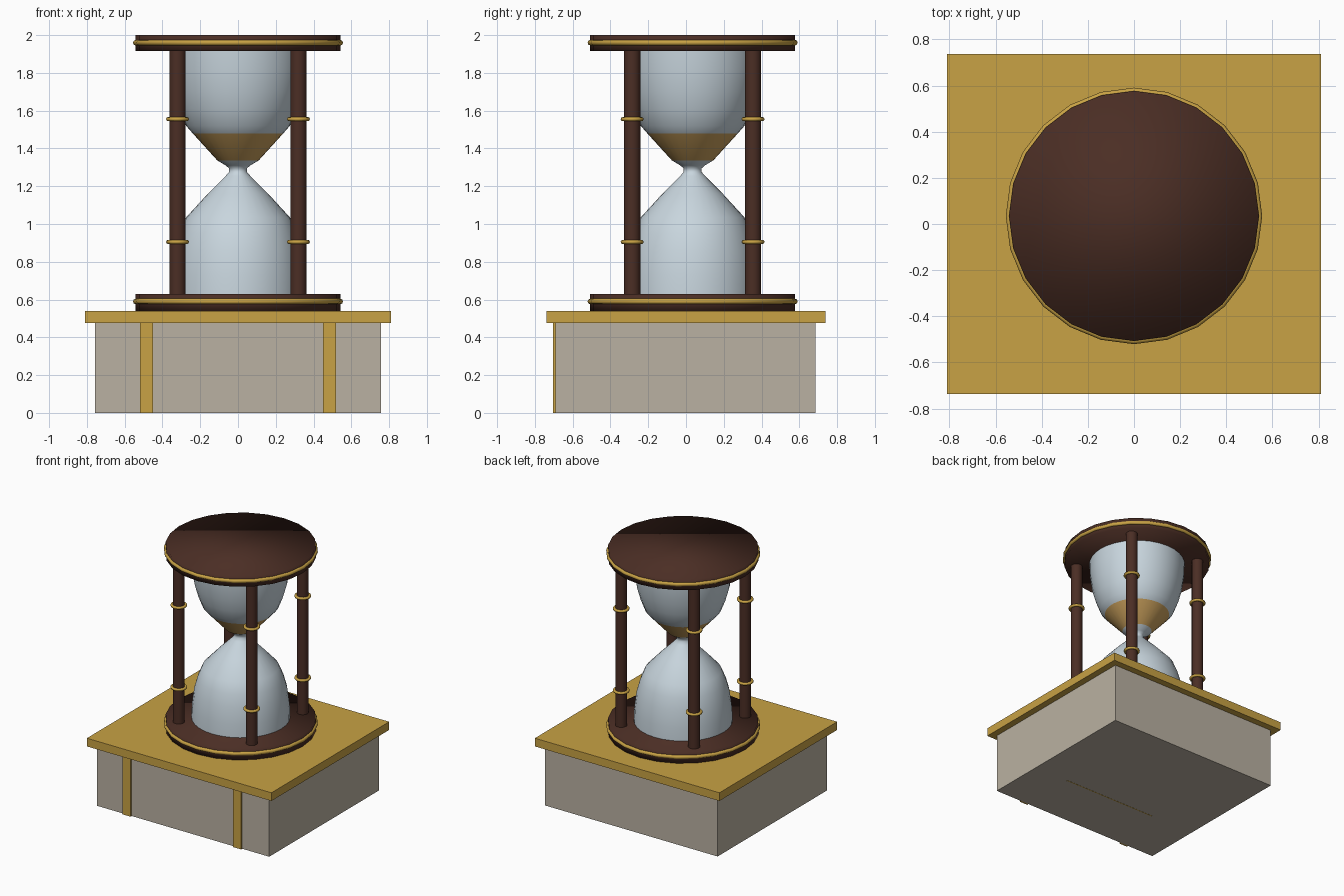
import bpy, bmesh, math

if "Cube" in bpy.data.objects:
    bpy.data.objects.remove(bpy.data.objects["Cube"])

CY = 0.035  # the timer sits slightly behind the plinth centre


def material(name, rgb):
    m = bpy.data.materials.new(name)
    m.diffuse_color = (*rgb, 1)
    m.use_nodes = True
    m.node_tree.nodes["Principled BSDF"].inputs["Base Color"].default_value = m.diffuse_color
    return m


gold = material("gold", (0.58, 0.36, 0.058))
wood = material("dark wood", (0.07, 0.027, 0.018))
stone = material("grey stone", (0.49, 0.44, 0.36))
glass = material("pale blue glass", (0.58, 0.67, 0.73))
sand = material("sand", (0.60, 0.36, 0.11))


def box(name, mat, x0, x1, y0, y1, z0, z1):
    bpy.ops.mesh.primitive_cube_add(size=1, location=((x0 + x1) / 2, (y0 + y1) / 2, (z0 + z1) / 2))
    ob = bpy.context.object
    ob.name = name
    ob.scale = (x1 - x0, y1 - y0, z1 - z0)
    ob.data.materials.append(mat)
    return ob


def cylinder(name, mat, r, x, y, z0, z1, sides, edges_sharp=True):
    bpy.ops.mesh.primitive_cylinder_add(vertices=sides, radius=r, depth=z1 - z0,
                                        location=(x, y, (z0 + z1) / 2))
    ob = bpy.context.object
    ob.name = name
    ob.data.materials.append(mat)
    if edges_sharp:
        bpy.ops.object.shade_smooth_by_angle(angle=math.radians(40))
    else:
        bpy.ops.object.shade_smooth()


def ring(name, mat, r, thick, x, y, z, sides):
    bpy.ops.mesh.primitive_torus_add(major_radius=r, minor_radius=thick, major_segments=sides,
                                     minor_segments=8, location=(x, y, z))
    ob = bpy.context.object
    ob.name = name
    ob.data.materials.append(mat)
    bpy.ops.object.shade_smooth()


def lathe(name, profile, sides=32):
    """Spin (radius, height) points around the timer axis."""
    bm = bmesh.new()
    loops = []
    for r, z in profile:
        loops.append([bm.verts.new((r * math.cos(2 * math.pi * i / sides),
                                    r * math.sin(2 * math.pi * i / sides), z)) for i in range(sides)])
    for a, b in zip(loops, loops[1:]):
        for i in range(sides):
            j = (i + 1) % sides
            bm.faces.new((a[i], a[j], b[j], b[i]))
    bm.faces.new(loops[0][::-1])
    bm.faces.new(loops[-1])
    me = bpy.data.meshes.new(name)
    bm.to_mesh(me)
    bm.free()
    ob = bpy.data.objects.new(name, me)
    ob.location.y = CY
    bpy.context.collection.objects.link(ob)
    bpy.context.view_layer.objects.active = ob
    bpy.ops.object.select_all(action='DESELECT')
    ob.select_set(True)
    bpy.ops.object.shade_smooth_by_angle(angle=math.radians(50))
    return ob


# Plinth with overhanging slab, front strips and underside inlay
box("plinth", stone, -0.757, 0.757, -0.69, 0.685, 0, 0.475)
box("plinth_slab", gold, -0.81, 0.81, -0.738, 0.738, 0.475, 0.54)
for side in (-1, 1):
    box("front_strip", gold, side * 0.485 - 0.035, side * 0.485 + 0.035, -0.704, -0.688, 0, 0.475)
box("underside_inlay", gold, -0.37, 0.455, -0.239, -0.231, -0.001, 0.002)

# End discs with gold bands
for name, z0, z1, zr in (("lower", 0.54, 0.63, 0.59), ("upper", 1.915, 2.0, 1.96)):
    cylinder(name + "_disc", wood, 0.542, 0, CY, z0, z1, 24, edges_sharp=False)
    ring(name + "_disc_band", gold, 0.541, 0.015, 0, CY, zr, 24)

# Four posts, each with two gold collars
for sx in (-1, 1):
    for sy in (-1, 1):
        x, y = sx * 0.32, CY + sy * 0.32
        cylinder("post", wood, 0.043, x, y, 0.625, 1.92, 16)
        for z in (0.905, 1.555):
            ring("post_collar", gold, 0.05, 0.011, x, y, z, 16)

# Glass body: two bulbs joined by a neck, sand band in the upper cone
body = lathe("glass_body", [
    (0.355, 0.625), (0.352, 0.73), (0.335, 0.86), (0.31, 0.95), (0.275, 1.035), (0.16, 1.16),
    (0.065, 1.255), (0.048, 1.275), (0.048, 1.295), (0.065, 1.31), (0.11, 1.337), (0.24, 1.48),
    (0.275, 1.52), (0.31, 1.61), (0.335, 1.70), (0.352, 1.82), (0.355, 1.92)])
body.data.materials.append(glass)
body.data.materials.append(sand)
for f in body.data.polygons:
    f.material_index = int(1.337 < f.center.z < 1.48)
